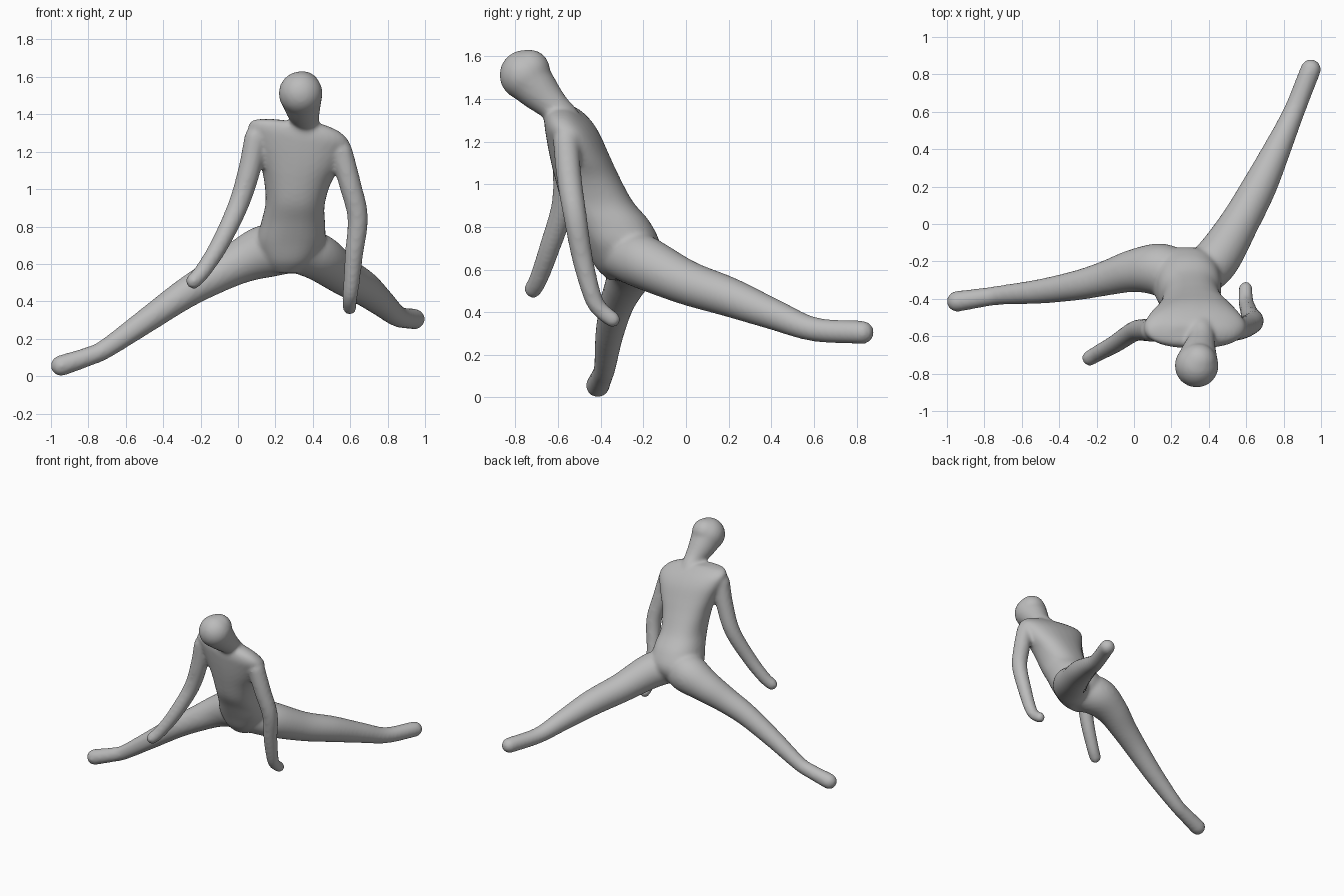
import bpy, bmesh, math
from mathutils import Vector

if "Cube" in bpy.data.objects:
    bpy.data.objects.remove(bpy.data.objects["Cube"])

STEPS, SIDES = 6, 28
SWELL = 0.003  # makes up for the shrinkage of the softening pass

grey = bpy.data.materials.new("plain_grey")
grey.diffuse_color = (0.5, 0.5, 0.5, 1)
grey.use_nodes = True
grey.node_tree.nodes["Principled BSDF"].inputs["Base Color"].default_value = grey.diffuse_color
bm = bmesh.new()


def smooth_rows(rows):
    """Interpolate section rows with a Catmull-Rom spline."""
    pts = [Vector(r) for r in rows]
    pts = [2 * pts[0] - pts[1]] + pts + [2 * pts[-1] - pts[-2]]
    out = []
    for a, b, c, d in zip(pts, pts[1:], pts[2:], pts[3:]):
        for i in range(STEPS):
            t = i / STEPS
            out.append(0.5 * (2 * b + (c - a) * t + (2 * a - 5 * b + 4 * c - d) * t ** 2
                              + (3 * b - a - 3 * c + d) * t ** 3))
    return out + [pts[-2]]


def skin(rings):
    """Bridge closed rings and cap both ends."""
    vs = [[bm.verts.new(p) for p in ring] for ring in rings]
    for r0, r1 in zip(vs, vs[1:]):
        for i in range(SIDES):
            j = (i + 1) % SIDES
            bm.faces.new((r0[i], r0[j], r1[j], r1[i]))
    bm.faces.new(vs[0][::-1])
    bm.faces.new(vs[-1])


def ball(center, radius):
    made = bmesh.ops.create_uvsphere(bm, u_segments=24, v_segments=14, radius=radius)
    bmesh.ops.translate(bm, verts=made["verts"], vec=center)


def limb(rows):
    """Round tapering tube through x, y, z, radius rows, with round ends."""
    path = smooth_rows(rows)
    rings = []
    for k, p in enumerate(path):
        tan = (path[min(k + 1, len(path) - 1)].xyz - path[max(k - 1, 0)].xyz).normalized()
        ref = Vector((1, 0, 0)) if rows[0][2] > 1.1 else Vector((0, 0, 1))
        u = (ref - tan * ref.dot(tan)).normalized()
        v = tan.cross(u)
        rings.append([p.xyz + (p.w + SWELL) * (math.cos(a) * u + math.sin(a) * v)
                      for a in (math.tau * i / SIDES for i in range(SIDES))])
    skin(rings)
    for r in (rows[0], rows[-1]):
        ball(r[:3], r[3] + SWELL)


def trunk(rows):
    """Rounded sections: x, half width, front y, back y, z, sideways tilt."""
    first = smooth_rows([r[:3] for r in rows])
    second = smooth_rows([r[3:] for r in rows])
    full = lambda c: math.copysign(abs(c) ** 0.88, c)
    rings = []
    for (x, w, front), (back, z, tilt) in zip(first, second):
        ring = []
        for i in range(SIDES):
            a = math.tau * i / SIDES
            dx = (w + SWELL) * full(math.cos(a))
            y = (front + back) / 2 + ((back - front) / 2 + SWELL) * full(math.sin(a))
            ring.append(Vector((x + dx, y, z - tilt * dx)))
        rings.append(ring)
    skin(rings)


# Torso from pelvis to shoulders
trunk([(0.26, 0.06, -0.36, -0.26, 0.55, 0),
       (0.27, 0.13, -0.42, -0.17, 0.61, 0),
       (0.28, 0.18, -0.47, -0.125, 0.71, 0),
       (0.295, 0.168, -0.525, -0.17, 0.82, 0.02),
       (0.305, 0.155, -0.58, -0.253, 0.92, 0.06),
       (0.315, 0.175, -0.615, -0.318, 1.04, 0.10),
       (0.325, 0.215, -0.638, -0.365, 1.14, 0.13),
       (0.325, 0.255, -0.655, -0.41, 1.235, 0.16),
       (0.325, 0.268, -0.662, -0.455, 1.295, 0.17),
       (0.320, 0.225, -0.655, -0.505, 1.338, 0.15),
       (0.320, 0.14, -0.635, -0.54, 1.36, 0.11)])

# Neck and head
limb([(0.36, -0.57, 1.31, 0.068), (0.36, -0.62, 1.365, 0.070),
      (0.347, -0.685, 1.432, 0.092), (0.335, -0.757, 1.512, 0.115)])
ball((0.345, -0.734, 1.535), 0.097)

# Legs
limb([(0.26, -0.29, 0.68, 0.13), (0.14, -0.245, 0.665, 0.138), (0.0, -0.25, 0.605, 0.112),
      (-0.15, -0.29, 0.52, 0.09), (-0.30, -0.327, 0.43, 0.077),
      (-0.50, -0.360, 0.29, 0.063), (-0.71, -0.380, 0.145, 0.049),
      (-0.80, -0.392, 0.105, 0.048), (-0.946, -0.414, 0.056, 0.053)])
limb([(0.34, -0.28, 0.67, 0.122), (0.44, -0.19, 0.63, 0.122), (0.56, 0.0, 0.54, 0.102),
      (0.67, 0.20, 0.472, 0.090), (0.77, 0.41, 0.39, 0.070),
      (0.855, 0.60, 0.32, 0.054), (0.945, 0.827, 0.305, 0.052)])

# Arms
limb([(0.095, -0.57, 1.275, 0.058), (0.060, -0.566, 1.10, 0.057), (0.0, -0.575, 0.91, 0.052),
      (-0.10, -0.64, 0.70, 0.046), (-0.19, -0.69, 0.56, 0.041), (-0.237, -0.717, 0.508, 0.039)])
limb([(0.552, -0.563, 1.20, 0.058), (0.598, -0.548, 1.03, 0.056), (0.64, -0.52, 0.85, 0.052),
      (0.62, -0.485, 0.65, 0.046), (0.605, -0.44, 0.48, 0.040),
      (0.597, -0.405, 0.415, 0.037), (0.597, -0.345, 0.366, 0.035)])

bmesh.ops.recalc_face_normals(bm, faces=bm.faces)
mesh = bpy.data.meshes.new("seated_body")
bm.to_mesh(mesh)
bm.free()
mesh.materials.append(grey)
body = bpy.data.objects.new("seated_body", mesh)
bpy.context.collection.objects.link(body)

# Fuse the parts into one soft continuous skin
fuse = body.modifiers.new("fuse", "REMESH")
fuse.mode = "VOXEL"
fuse.voxel_size = 0.012
fuse.use_smooth_shade = True
soften = body.modifiers.new("soften", "SMOOTH")
soften.factor = 0.5
soften.iterations = 10
